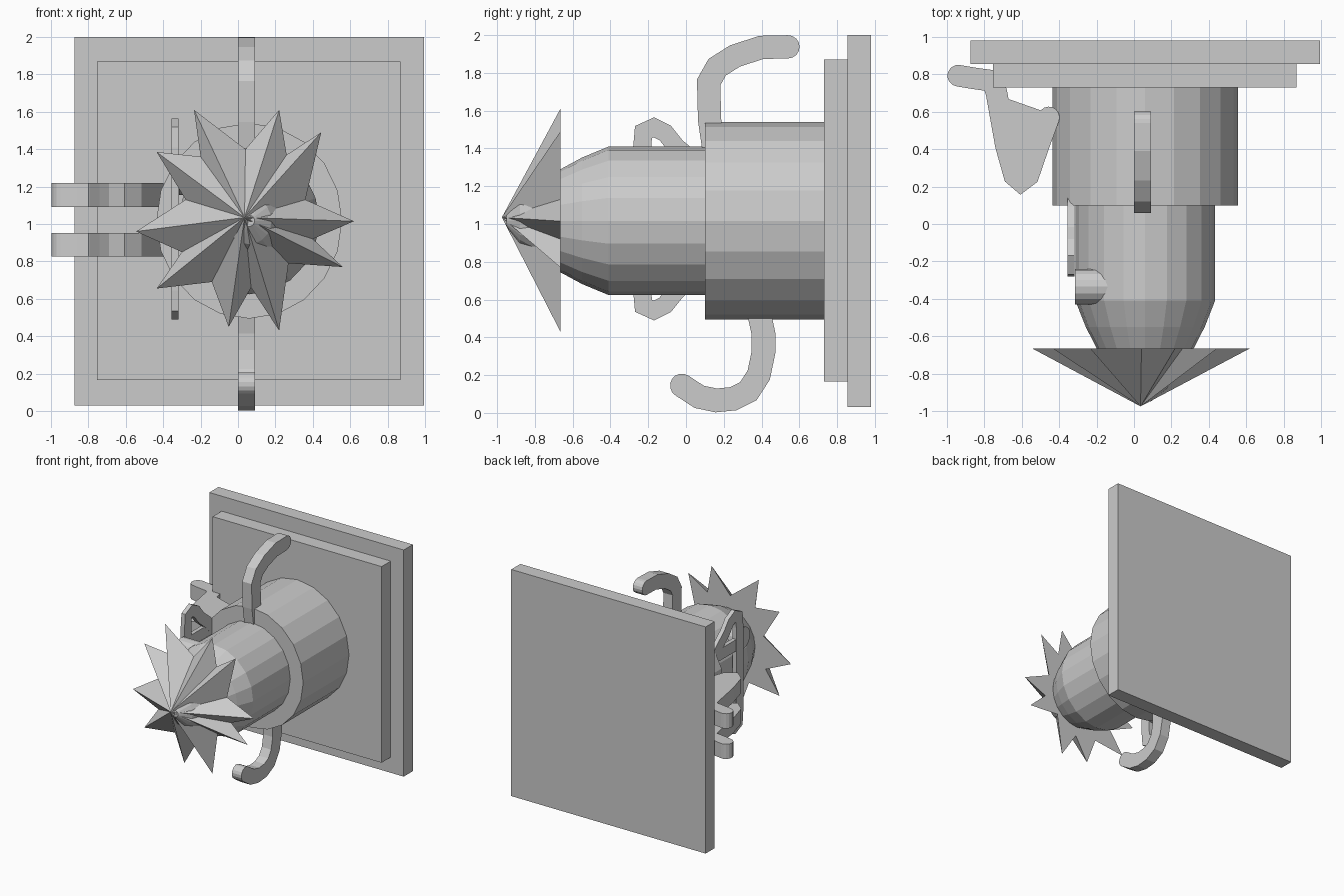
import bpy, bmesh, math
from mathutils import Vector

cube = bpy.data.objects.get("Cube")
if cube:
    bpy.data.objects.remove(cube, do_unlink=True)

GREY = (0.6, 0.6, 0.6, 1.0)
grey = bpy.data.materials.new("plain_grey")
grey.use_nodes = True
grey.diffuse_color = GREY
grey.node_tree.nodes["Principled BSDF"].inputs["Base Color"].default_value = GREY

CX, CZ = 0.06, 1.017   # axis of the body
SQUASH = 0.95          # body is slightly narrower than tall


def finish(name, bm):
    bmesh.ops.recalc_face_normals(bm, faces=bm.faces[:])
    mesh = bpy.data.meshes.new(name)
    bm.to_mesh(mesh)
    bm.free()
    mesh.materials.append(grey)
    obj = bpy.data.objects.new(name, mesh)
    bpy.context.collection.objects.link(obj)
    return obj


def box(name, lo, hi):
    bm = bmesh.new()
    bmesh.ops.create_cube(bm, size=1)
    for v in bm.verts:
        v.co = [a + (c + 0.5) * (b - a) for a, b, c in zip(lo, hi, v.co)]
    return finish(name, bm)


def lathe(name, profile, sides=20):
    """Turn (y, radius) points about the body axis."""
    bm = bmesh.new()
    rings = []
    for y, r in profile:
        angles = [2 * math.pi * i / sides for i in range(sides)]
        rings.append([bm.verts.new((CX + SQUASH * r * math.cos(a), y,
                                    CZ + r * math.sin(a))) for a in angles])
    for a, b in zip(rings, rings[1:]):
        for i in range(sides):
            j = (i + 1) % sides
            bm.faces.new((a[i], a[j], b[j], b[i]))
    bm.faces.new(rings[0])
    bm.faces.new(rings[-1])
    return finish(name, bm)


def band(name, path, width, place, low, high):
    """Flat bar along a 2D path with round ends, extruded from low to high."""
    pts = [Vector(p) for p in path]
    r = width / 2
    left, right = [], []
    for i, p in enumerate(pts):
        d0 = (p - pts[i - 1]).normalized() if i else None
        d1 = (pts[i + 1] - p).normalized() if i + 1 < len(pts) else None
        d = ((d0 or d1) + (d1 or d0)).normalized()
        n = Vector((-d.y, d.x))
        k = r / max(0.6, d.dot(d0 or d1))
        left.append(p + n * k)
        right.append(p - n * k)

    def cap(p, d):
        n = Vector((-d.y, d.x))
        return [p + r * (n * math.cos(t) + d * math.sin(t))
                for t in (math.pi * i / 8 for i in range(1, 8))]

    outline = left + cap(pts[-1], (pts[-1] - pts[-2]).normalized())
    outline += right[::-1] + cap(pts[0], (pts[0] - pts[1]).normalized())
    bm = bmesh.new()
    face = bm.faces.new([bm.verts.new(place(p.x, p.y, low)) for p in outline])
    moved = bmesh.ops.extrude_face_region(bm, geom=[face])["geom"]
    shift = Vector(place(0, 0, high)) - Vector(place(0, 0, low))
    bmesh.ops.translate(bm, vec=shift,
                        verts=[g for g in moved if isinstance(g, bmesh.types.BMVert)])
    if not any(f.is_valid and f == face for f in bm.faces):
        bm.faces.new([v for v in bm.verts][:len(outline)])
    return finish(name, bm)


def upright(u, v, w):      # path in y-z, thickness along x
    return (w, u, v)


def level(u, v, w):        # path in x-y, thickness along z
    return (u, v, w)


# Wall plates
box("back_plate", (-0.875, 0.855, 0.03), (0.995, 0.98, 2.0))
box("front_plate", (-0.755, 0.73, 0.165), (0.87, 0.855, 1.87))

# Body
lathe("outer_barrel", [(0.1, 0.523), (0.73, 0.523)])
lathe("inner_barrel_and_nose", [(0.12, 0.393), (-0.41, 0.393), (-0.55, 0.335),
                                (-0.67, 0.27), (-0.78, 0.19), (-0.88, 0.125),
                                (-0.95, 0.03)])

# Spiked star cone: tips alternate with valleys
tips = [(0.62, 1.015), (0.445, 1.49), (0.22, 1.61), (-0.235, 1.61), (-0.435, 1.385),
        (-0.545, 0.96), (-0.435, 0.655), (-0.05, 0.45), (0.22, 0.43), (0.56, 0.77)]
valleys = [(0.36, 1.13), (0.26, 1.37), (0.04, 1.40), (-0.2, 1.36), (-0.28, 1.13),
           (-0.3, 0.85), (-0.14, 0.69), (0.07, 0.66), (0.27, 0.79), (0.4, 0.92)]
bm = bmesh.new()
rim = [bm.verts.new((x, -0.665, z)) for pair in zip(tips, valleys) for x, z in pair]
apex = bm.verts.new((0.035, -0.975, 1.035))
for i, v in enumerate(rim):
    bm.faces.new((v, rim[(i + 1) % len(rim)], apex))
bm.faces.new(rim)
finish("spiked_star", bm)

# Hooks above and below
band("upper_hook", [(0.15, 1.38), (0.125, 1.55), (0.12, 1.75), (0.165, 1.83),
                    (0.26, 1.89), (0.4, 1.935), (0.54, 1.938)],
     0.123, upright, 0.0, 0.09)
band("lower_hook", [(0.38, 0.56), (0.41, 0.42), (0.41, 0.32), (0.385, 0.2), (0.33, 0.115),
                    (0.25, 0.075), (0.16, 0.066), (0.07, 0.085), (-0.022, 0.145)],
     0.125, upright, 0.0, 0.09)

# Pair of bent side hooks
for name, z in (("upper_side_hook", 1.09), ("lower_side_hook", 0.825)):
    band(name, [(-0.94, 0.793), (-0.85, 0.778), (-0.755, 0.765), (-0.735, 0.7),
                (-0.685, 0.42), (-0.64, 0.26), (-0.605, 0.23), (-0.565, 0.26),
                (-0.51, 0.42), (-0.455, 0.57)], 0.115, level, z, z + 0.128)

# Side ring with crossbars
half = [(0.14, 0.2), (0.06, 0.29), (-0.05, 0.38), (-0.11, 0.455),
        (-0.17, 0.485), (-0.225, 0.46), (-0.232, 0.38)]
loop = [(y, CZ + 0.01 + h) for y, h in half]
loop += [(y, CZ + 0.01 - h) for y, h in reversed(half)]
band("side_ring", loop, 0.095, upright, -0.355, -0.318)
for name, z in (("upper_crossbar", CZ + 0.24), ("lower_crossbar", CZ - 0.24)):
    band(name, [(-0.22, z), (0.12, z)], 0.1, upright, -0.354, -0.319)

# Pivot pin
bm = bmesh.new()
bmesh.ops.create_cone(bm, cap_ends=True, segments=16, radius1=0.095, radius2=0.095, depth=0.32)
for v in bm.verts:
    x, y, z = v.co
    v.co = (z - 0.155, y - 0.335, x + 1.25)
finish("pivot_pin", bm)
